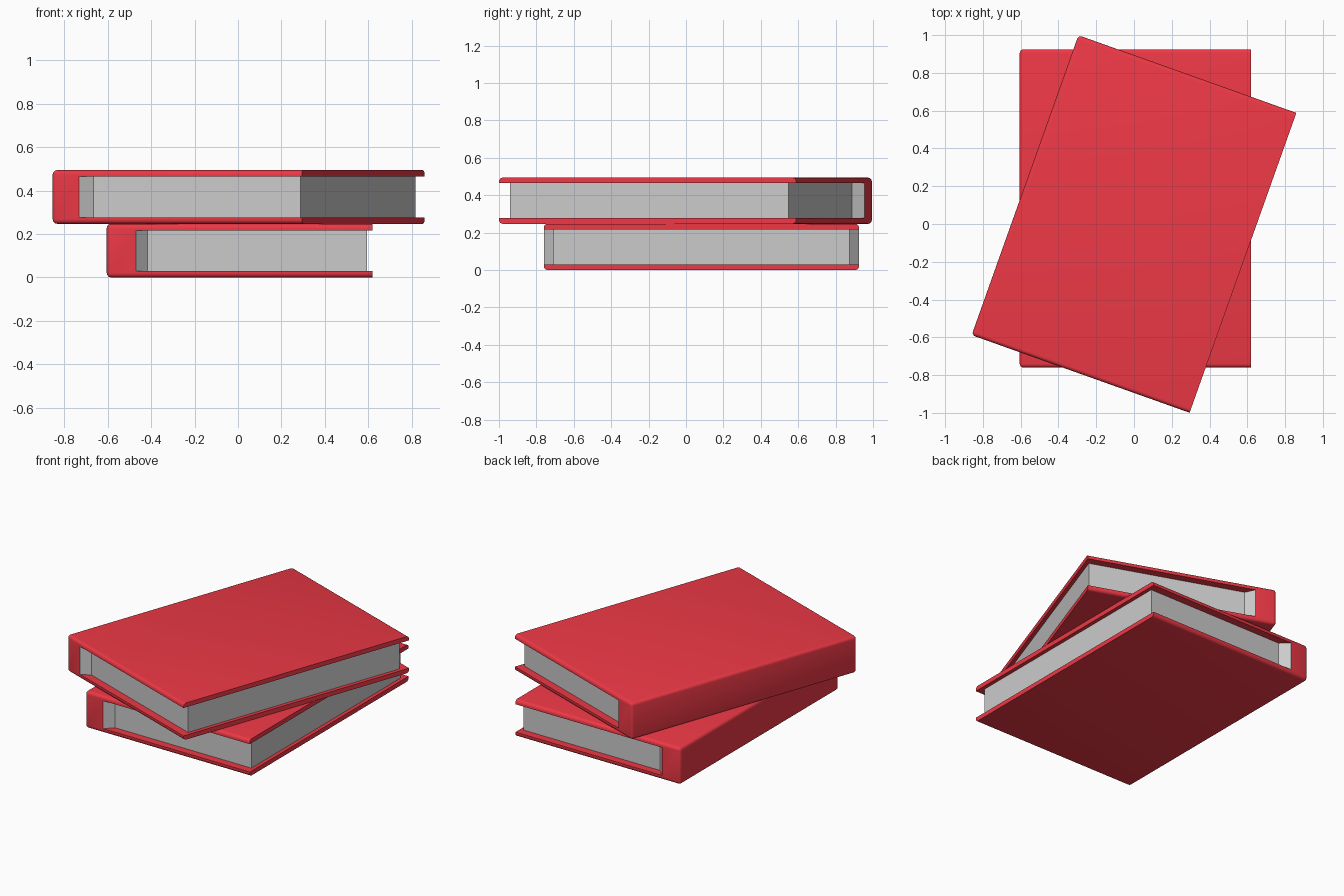
import bpy, bmesh, math

if "Cube" in bpy.data.objects:
    bpy.data.objects.remove(bpy.data.objects["Cube"])

W, L, H = 1.225, 1.685, 0.247   # book width, length, thickness
T = 0.03                        # cover board thickness
SPINE = -W / 2 + 0.135          # inner face of the spine
EPS = 1e-4

red = bpy.data.materials.new("red_cover")
red.diffuse_color = (0.85, 0.04, 0.06, 1)
red.use_nodes = True
red.node_tree.nodes["Principled BSDF"].inputs["Base Color"].default_value = red.diffuse_color


def prism(bm, points, offset):
    """Extrude a closed outline by an offset vector."""
    face = bm.faces.new([bm.verts.new(p) for p in points])
    ext = bmesh.ops.extrude_face_region(bm, geom=[face])
    verts = [g for g in ext["geom"] if isinstance(g, bmesh.types.BMVert)]
    bmesh.ops.translate(bm, verts=verts, vec=offset)
    bmesh.ops.recalc_face_normals(bm, faces=bm.faces)


def finish(bm, name, loc, angle, mat=None):
    mesh = bpy.data.meshes.new(name)
    bm.to_mesh(mesh)
    bm.free()
    ob = bpy.data.objects.new(name, mesh)
    bpy.context.collection.objects.link(ob)
    ob.location = loc
    ob.rotation_euler.z = angle
    if mat:
        mesh.materials.append(mat)
    bpy.ops.object.select_all(action='DESELECT')
    ob.select_set(True)
    bpy.context.view_layer.objects.active = ob
    bpy.ops.object.shade_smooth_by_angle(angle=math.radians(35))


def book(name, loc, angle):
    # C-shaped cover: two boards joined by a thick spine
    bm = bmesh.new()
    r, l = W / 2, -W / 2
    outline = [(l, 0), (r, 0), (r, T), (SPINE, T),
               (SPINE, H - T), (r, H - T), (r, H), (l, H)]
    prism(bm, [(x, -L / 2, z) for x, z in outline], (0, L, 0))

    # round the spine and the outer head and tail edges, fore edge stays square
    def rounded(e):
        a, b = (v.co for v in e.verts)
        on_spine = all(abs(p.x - l) < EPS for p in (a, b))
        outer = abs(a.z - b.z) < EPS and (a.z < EPS or a.z > H - EPS)
        return on_spine or (outer and abs(a.y - b.y) < EPS)

    bmesh.ops.bevel(bm, geom=[e for e in bm.edges if rounded(e)], offset=0.02,
                    segments=4, profile=0.5, affect='EDGES')
    finish(bm, name + "_cover", loc, angle, red)

    # page block, flaring out to the spine at both ends
    bm = bmesh.new()
    y, fore, inset = L / 2, r - 0.025, 0.052
    half = [(SPINE, -y), (SPINE + inset, -y + inset), (fore, -y + inset)]
    outline = half + [(px, -py) for px, py in reversed(half)]
    prism(bm, [(px, py, T) for px, py in outline], (0, 0, H - 2 * T))
    finish(bm, name + "_pages", loc, angle)


book("lower_book", (0.0075, 0.0825, 0), 0)
book("upper_book", (0, 0, H), math.radians(-19.6))
